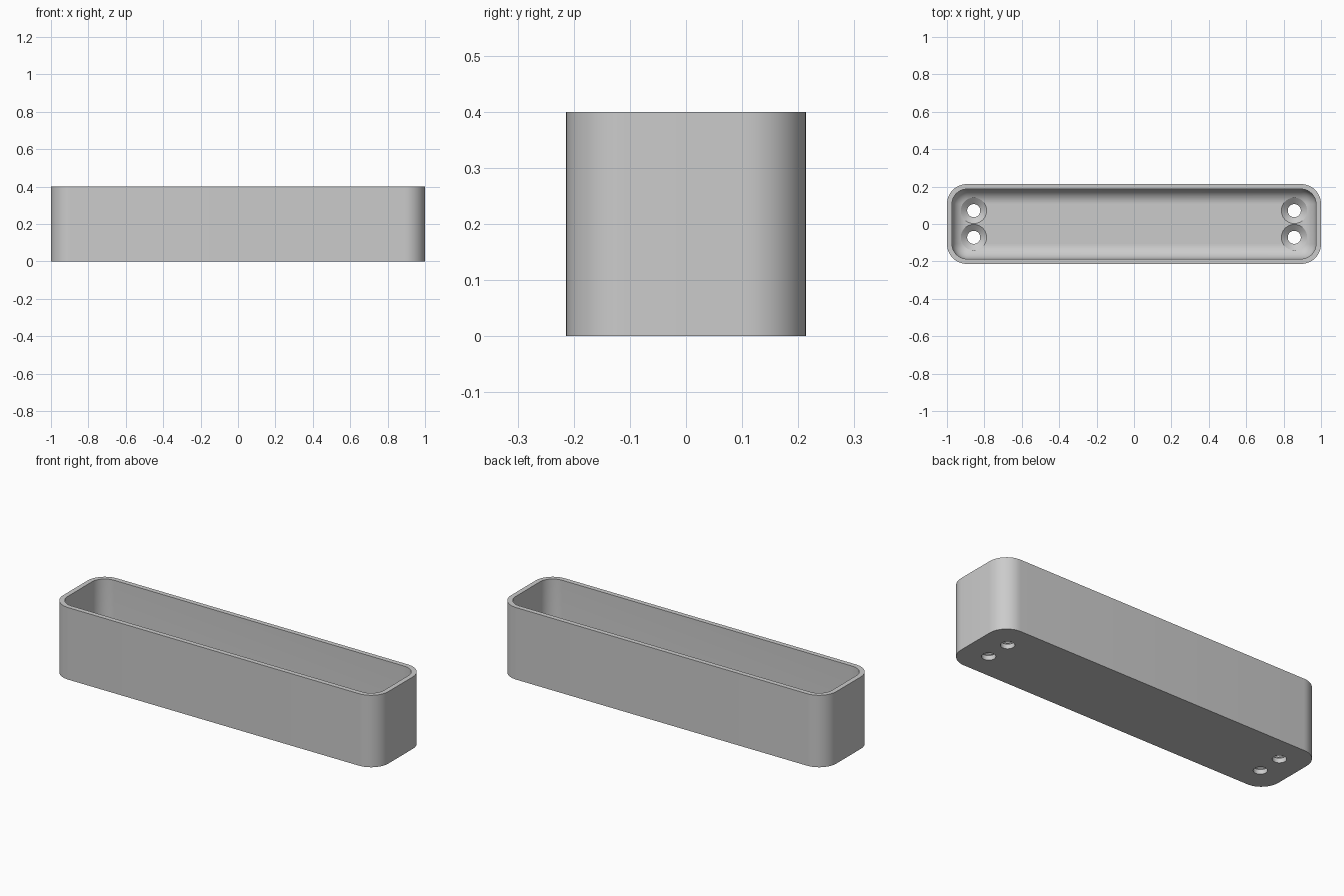
import bpy, bmesh, math
from mathutils import Vector

LENGTH, WIDTH, HEIGHT = 2.0, 0.427, 0.4
WALL, FLOOR, RADIUS = 0.027, 0.053, 0.107

default = bpy.data.objects.get("Cube")
if default:
    bpy.data.objects.remove(default, do_unlink=True)

grey = bpy.data.materials.new("plain grey")
grey.use_nodes = True
colour = (0.6, 0.6, 0.6, 1)
grey.diffuse_color = colour
grey.node_tree.nodes["Principled BSDF"].inputs["Base Color"].default_value = colour


def make_object(name, bm):
    bmesh.ops.recalc_face_normals(bm, faces=bm.faces)
    mesh = bpy.data.meshes.new(name)
    bm.to_mesh(mesh)
    bm.free()
    mesh.materials.append(grey)
    obj = bpy.data.objects.new(name, mesh)
    bpy.context.collection.objects.link(obj)
    return obj


def rounded_box(name, size, bottom, top, radius, round_bottom=False):
    """Box with rounded upright edges and, if wanted, a rounded bottom edge."""
    bm = bmesh.new()
    bmesh.ops.create_cube(bm, size=1)
    for v in bm.verts:
        v.co = Vector((v.co.x * size[0], v.co.y * size[1], top if v.co.z > 0 else bottom))
    edges = []
    for e in bm.edges:
        a, b = (v.co.z for v in e.verts)
        if abs(a - b) > 0.01 or (round_bottom and max(a, b) < bottom + 0.01):
            edges.append(e)
    bmesh.ops.bevel(bm, geom=edges, offset=radius, segments=12, profile=0.5, affect='EDGES')
    return make_object(name, bm)


def lathe(bm, centre, profile, sides=48):
    """Closed turned solid from (radius, height) points."""
    rings = []
    for r, z in profile:
        rings.append([bm.verts.new((centre[0] + r * math.cos(math.tau * i / sides),
                                    centre[1] + r * math.sin(math.tau * i / sides), z))
                      for i in range(sides)])
    for low, high in zip(rings, rings[1:]):
        for i in range(sides):
            j = (i + 1) % sides
            bm.faces.new((low[i], low[j], high[j], high[i]))
    bm.faces.new(rings[0][::-1])
    bm.faces.new(rings[-1])


def cut(target, cutter):
    cutter.hide_render = True
    mod = target.modifiers.new("cut", 'BOOLEAN')
    mod.operation, mod.solver, mod.object = 'DIFFERENCE', 'EXACT', cutter
    bpy.context.view_layer.objects.active = target
    bpy.ops.object.modifier_apply(modifier=mod.name)
    bpy.data.objects.remove(cutter, do_unlink=True)


# Outer shell and hollow with a filleted floor
tray = rounded_box("open_tray", (LENGTH, WIDTH), 0, HEIGHT, RADIUS)
hollow = rounded_box("hollow_cutter", (LENGTH - 2 * WALL, WIDTH - 2 * WALL),
                     FLOOR, HEIGHT + 0.2, RADIUS - WALL, True)
cut(tray, hollow)

# Four countersunk screw holes
bm = bmesh.new()
for x in (-0.857, 0.857):
    for y in (-0.0715, 0.0715):
        lathe(bm, (x, y), [(0.035, -0.05), (0.035, 0.026), (0.069, FLOOR), (0.069, 0.12)])
cut(tray, make_object("screw_hole_cutter", bm))

# Smooth rounded surfaces, crisp rims
bpy.ops.object.select_all(action='DESELECT')
tray.select_set(True)
bpy.context.view_layer.objects.active = tray
bpy.ops.object.shade_smooth_by_angle(angle=math.radians(30))
